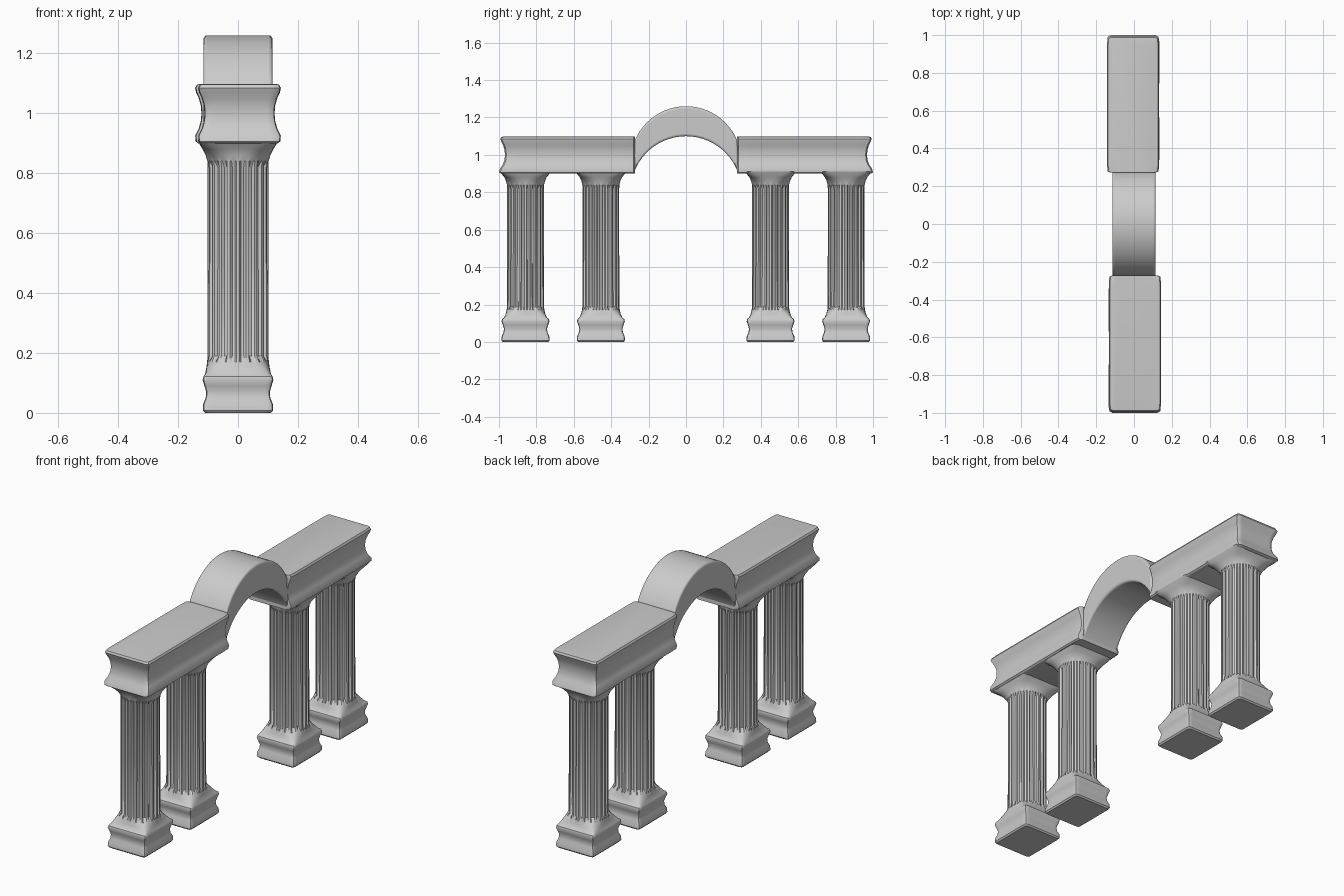
import bpy, bmesh, math

if "Cube" in bpy.data.objects:
    bpy.data.objects.remove(bpy.data.objects["Cube"])


def finish(name, bm, angle=35):
    bmesh.ops.recalc_face_normals(bm, faces=bm.faces)
    mesh = bpy.data.meshes.new(name)
    bm.to_mesh(mesh)
    bm.free()
    ob = bpy.data.objects.new(name, mesh)
    bpy.context.collection.objects.link(ob)
    bpy.ops.object.select_all(action='DESELECT')
    ob.select_set(True)
    bpy.context.view_layer.objects.active = ob
    bpy.ops.object.shade_smooth_by_angle(angle=math.radians(angle))
    return ob


def loft(name, rings, cx, n):
    """Stack of rings (z, half x, y min, y max, squareness, flute depth)."""
    bm = bmesh.new()
    loops = []
    for z, hx, y0, y1, p, flute in rings:
        loop = []
        for i in range(n):
            a = 2 * math.pi * i / n
            c, s = math.cos(a), math.sin(a)
            r = (abs(c) ** p + abs(s) ** p) ** (-1 / p)
            if i % 6 in (2, 3, 4):
                r *= 1 - flute
            loop.append(bm.verts.new((cx + r * c * hx, (y0 + y1) / 2 + r * s * (y1 - y0) / 2, z)))
        loops.append(loop)
    for a, b in zip(loops, loops[1:]):
        for i in range(n):
            j = (i + 1) % n
            bm.faces.new((a[i], a[j], b[j], b[i]))
    bm.faces.new(loops[0][::-1])
    bm.faces.new(loops[-1])
    return finish(name, bm)


# Columns: square scotia base, fluted round shaft, flared capital
# (z, half x, half y, squareness, flute depth)
column = [
    (0.0, .110, .122, 24, 0), (.008, .117, .129, 24, 0), (.03, .116, .127, 24, 0),
    (.05, .108, .118, 24, 0), (.07, .106, .115, 24, 0), (.09, .112, .121, 24, 0),
    (.11, .118, .128, 24, 0), (.122, .115, .125, 24, 0), (.13, .110, .115, 14, 0),
    (.15, .106, .106, 5, 0), (.17, .103, .101, 2.6, 0), (.19, .102, .099, 2, .10),
    (.5, .101, .098, 2, .10), (.82, .101, .098, 2, .10), (.84, .102, .099, 2.1, 0),
    (.86, .108, .104, 2.6, 0), (.88, .118, .113, 4, 0), (.895, .127, .125, 8, 0),
    (.91, .134, .135, 20, 0)]
for k, y in enumerate((-.858, -.455, .452, .856)):
    loft(f"column_{k + 1}", [(z, hx, y - hy, y + hy, p, f) for z, hx, hy, p, f in column], 0, 120)

# Entablature beams with concave sides and outer ends
# (z, half x, outer end y)
beam = [(.9, .128, .99), (.906, .136, 1.0), (.925, .138, .995), (.95, .126, .978), (.975, .119, .970),
        (1.0, .117, .968), (1.025, .119, .970), (1.05, .126, .977), (1.07, .135, .987),
        (1.085, .138, .993), (1.096, .132, .988), (1.098, .120, .975)]
for side, label in ((-1, "front_beam"), (1, "rear_beam")):
    loft(label, [(z, hx, *sorted((side * .272, side * e)), 32, 0) for z, hx, e in beam],
         -.005 * side, 96)

# Arch: matching inner and outer arcs, swept across with softened edges
R, steps = .296, 24


def arc(center_z, half, r):
    a = math.asin(half / r)
    return [(r * math.sin(-a + 2 * a * i / steps), center_z + r * math.cos(-a + 2 * a * i / steps))
            for i in range(steps + 1)]


outline = arc(.804, .28, R) + arc(.964, .275, R)[::-1]
bm = bmesh.new()
left, right = [[bm.verts.new((x, y, z)) for y, z in outline] for x in (-.115, .115)]
m = len(outline)
# Side faces as strips between the two arcs, then the rim
for vs in (left, right):
    for i in range(steps):
        bm.faces.new((vs[i], vs[i + 1], vs[m - 2 - i], vs[m - 1 - i]))
for i in range(m):
    j = (i + 1) % m
    bm.faces.new((left[i], left[j], right[j], right[i]))
arch = finish("arch", bm, 40)
bev = arch.modifiers.new("soft_edges", 'BEVEL')
bev.width, bev.segments = .012, 3
bev.limit_method, bev.angle_limit = 'ANGLE', math.radians(50)
